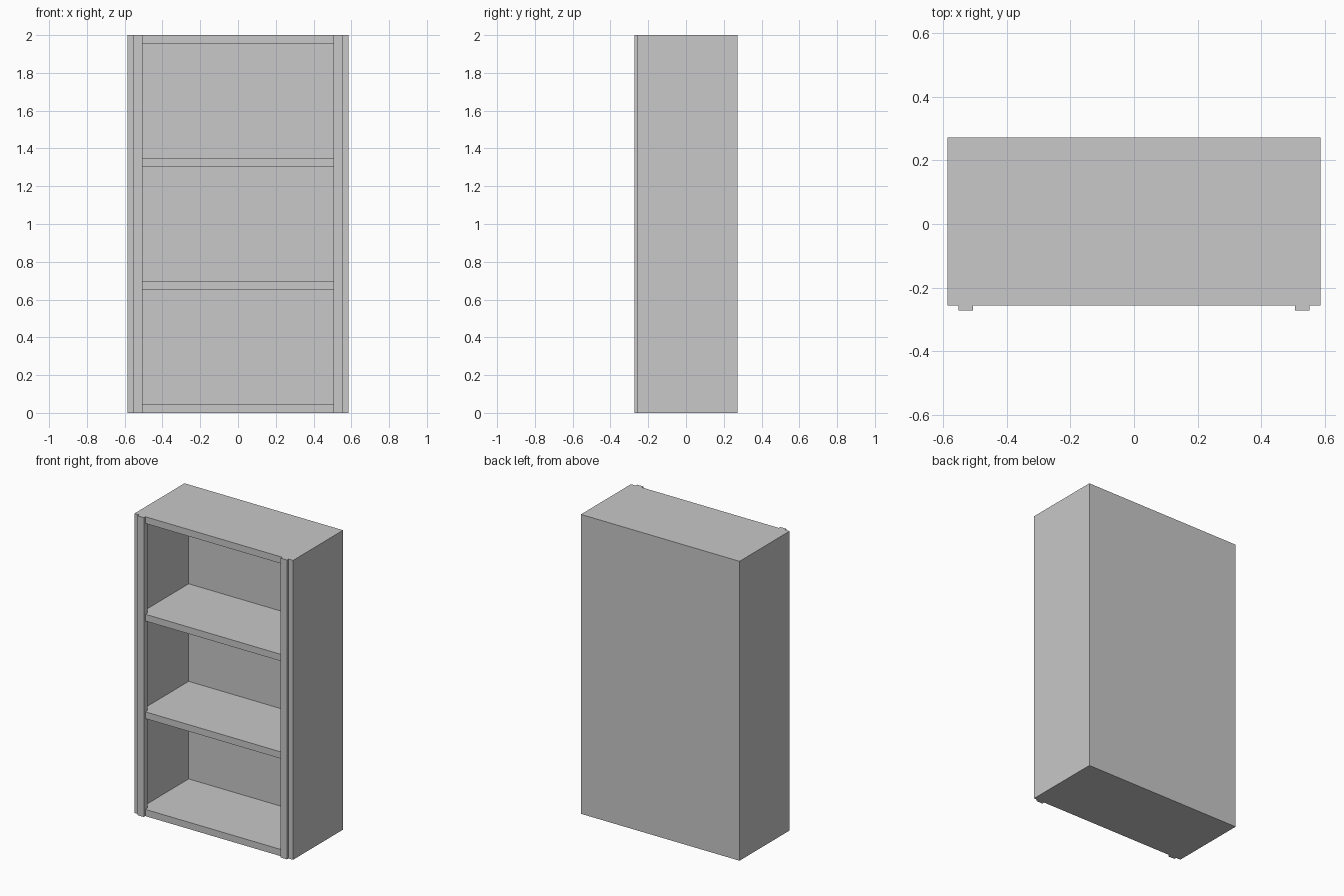
import bpy

cube = bpy.data.objects.get("Cube")
if cube:
    bpy.data.objects.remove(cube, do_unlink=True)

# Single painted-board colour
grey = bpy.data.materials.new("light_grey")
grey.use_nodes = True
colour = (0.58, 0.58, 0.58, 1)
grey.diffuse_color = colour
for node in grey.node_tree.nodes:
    if node.type == 'BSDF_PRINCIPLED':
        node.inputs["Base Color"].default_value = colour

# Main dimensions
HALF_W = 0.586
FRONT, BACK = -0.256, 0.272
HEIGHT = 2.0
BOARD = 0.045
BACK_BOARD = 0.02
INNER = HALF_W - BOARD


def box(name, x, y, z):
    """Board spanning the given (min, max) ranges."""
    spans = (x, y, z)
    bpy.ops.mesh.primitive_cube_add(size=1, location=[(a + b) / 2 for a, b in spans])
    ob = bpy.context.object
    ob.name = name
    ob.scale = [b - a for a, b in spans]
    bpy.ops.object.transform_apply(location=False, rotation=False, scale=True)
    ob.data.materials.append(grey)
    return ob


# Side panels and front uprights, mirrored
for side, s in (("left", 1), ("right", -1)):
    box(side + "_side_panel", sorted((s * INNER, s * HALF_W)), (FRONT, BACK), (0, HEIGHT))
    box(side + "_front_upright", sorted((s * 0.506, s * 0.552)), (-0.272, -0.235), (0, HEIGHT))

# Back panel
box("back_panel", (-INNER, INNER), (BACK - BACK_BOARD, BACK), (0, HEIGHT))

# Bottom, two shelves and top, evenly spaced
step = (HEIGHT - BOARD) / 3
for i, name in enumerate(("bottom_board", "lower_shelf", "upper_shelf", "top_board")):
    z = i * step
    box(name, (-INNER, INNER), (FRONT, BACK - BACK_BOARD), (z, z + BOARD))
